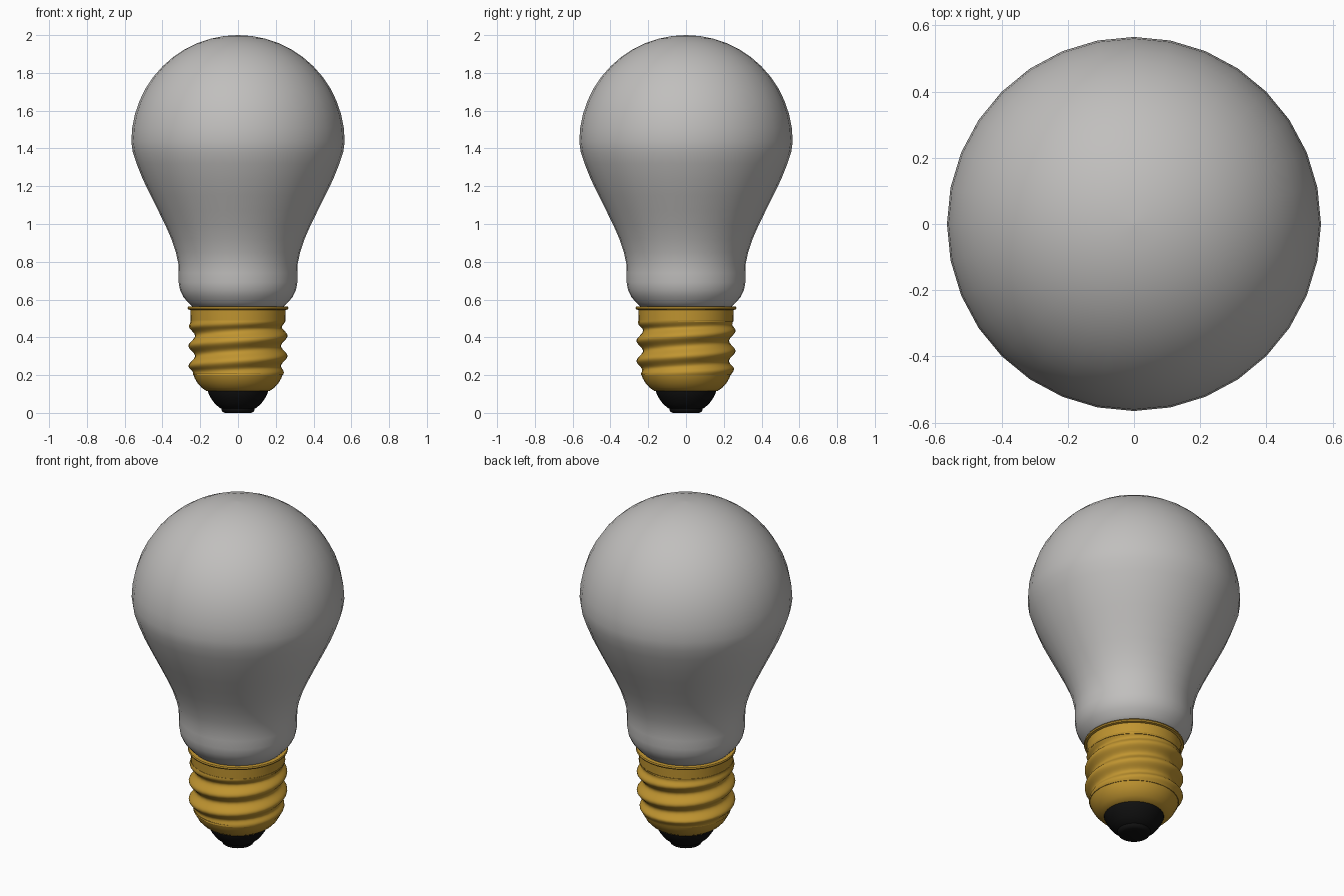
import bpy
import math

SEGMENTS = 32

cube = bpy.data.objects.get("Cube")
if cube:
    bpy.data.objects.remove(cube, do_unlink=True)


def material(name, color, roughness):
    mat = bpy.data.materials.new(name)
    mat.use_nodes = True
    mat.diffuse_color = (*color, 1)
    shader = next(n for n in mat.node_tree.nodes if n.type == 'BSDF_PRINCIPLED')
    shader.inputs["Base Color"].default_value = (*color, 1)
    shader.inputs["Roughness"].default_value = roughness
    return mat


def lathe(name, heights, radius, mat, sharp=50):
    """Stack rings from bottom to top; radius(row, angle) shapes each ring."""
    verts, faces = [], []
    for row, z in enumerate(heights):
        for s in range(SEGMENTS):
            a = math.tau * s / SEGMENTS
            r = radius(row, a)
            verts.append((r * math.cos(a), r * math.sin(a), z))
    for row in range(len(heights) - 1):
        for s in range(SEGMENTS):
            t = (s + 1) % SEGMENTS
            low, high = row * SEGMENTS, (row + 1) * SEGMENTS
            faces.append((low + s, low + t, high + t, high + s))
    # Close both ends
    top = (len(heights) - 1) * SEGMENTS
    faces.append(tuple(reversed(range(SEGMENTS))))
    faces.append(tuple(range(top, top + SEGMENTS)))
    mesh = bpy.data.meshes.new(name)
    mesh.from_pydata(verts, [], faces)
    mesh.materials.append(mat)
    obj = bpy.data.objects.new(name, mesh)
    bpy.context.collection.objects.link(obj)
    bpy.ops.object.select_all(action='DESELECT')
    obj.select_set(True)
    bpy.context.view_layer.objects.active = obj
    bpy.ops.object.shade_smooth_by_angle(angle=math.radians(sharp))
    return obj


def profile_lathe(name, profile, mat, sharp=50):
    return lathe(name, [z for r, z in profile], lambda row, a: profile[row][0], mat, sharp)


frosted = material("frosted grey glass", (0.53, 0.52, 0.51), 0.4)
brass = material("golden brass", (0.53, 0.3, 0.03), 0.35)
black = material("black insulator", (0.005, 0.005, 0.005), 0.5)

# Glass envelope: necked lower part, then a round dome
glass = [(0.2, 0.55), (0.24, 0.56), (0.265, 0.585), (0.29, 0.615), (0.307, 0.65),
         (0.314, 0.69), (0.314, 0.74), (0.316, 0.79), (0.329, 0.85), (0.352, 0.92),
         (0.383, 0.99), (0.422, 1.07), (0.462, 1.15), (0.503, 1.235), (0.537, 1.32),
         (0.557, 1.38)]
DOME_STEPS = 12
for i in range(DOME_STEPS):
    a = math.pi / 2 * i / DOME_STEPS
    glass.append((0.565 * math.cos(a), 1.435 + 0.565 * math.sin(a)))
glass.append((0.003, 2.0))
profile_lathe("glass_bulb", glass, frosted, 60)

# Threaded sleeve: a helical ridge that fades out at both ends
PITCH, LOW, HIGH, ROWS = 0.107, 0.2, 0.49, 40
thread_z = [LOW + (HIGH - LOW) * i / ROWS for i in range(ROWS + 1)]


def thread_radius(row, a):
    z = thread_z[row]
    turn = (z - 0.435) / PITCH - (a / math.tau - 0.25)
    ridge = 0.228 + 0.034 * (0.5 + 0.5 * math.cos(math.tau * turn))
    fade = max(0, min(1, (z - LOW) / 0.04, (HIGH - z) / 0.04))
    plain = 0.238 if z < 0.3 else 0.252
    return plain + (ridge - plain) * fade


lathe("screw_thread", thread_z, thread_radius, brass)

# Plain collar with a rolled lip under the glass
profile_lathe("screw_collar", [(0.25, 0.48), (0.252, 0.545), (0.264, 0.548),
                               (0.267, 0.555), (0.264, 0.562), (0.24, 0.564)], brass, 40)

# Tapered bottom of the sleeve
profile_lathe("screw_base", [(0.15, 0.113), (0.168, 0.117), (0.192, 0.133), (0.214, 0.157),
                             (0.23, 0.185), (0.238, 0.21)], brass)

# Insulator and its small contact button
profile_lathe("insulator", [(0.075, 0.018), (0.095, 0.025), (0.122, 0.048), (0.145, 0.08),
                            (0.157, 0.105), (0.16, 0.12)], black)
profile_lathe("contact_button", [(0.07, 0.0), (0.083, 0.006), (0.088, 0.016),
                                 (0.088, 0.03)], black)
